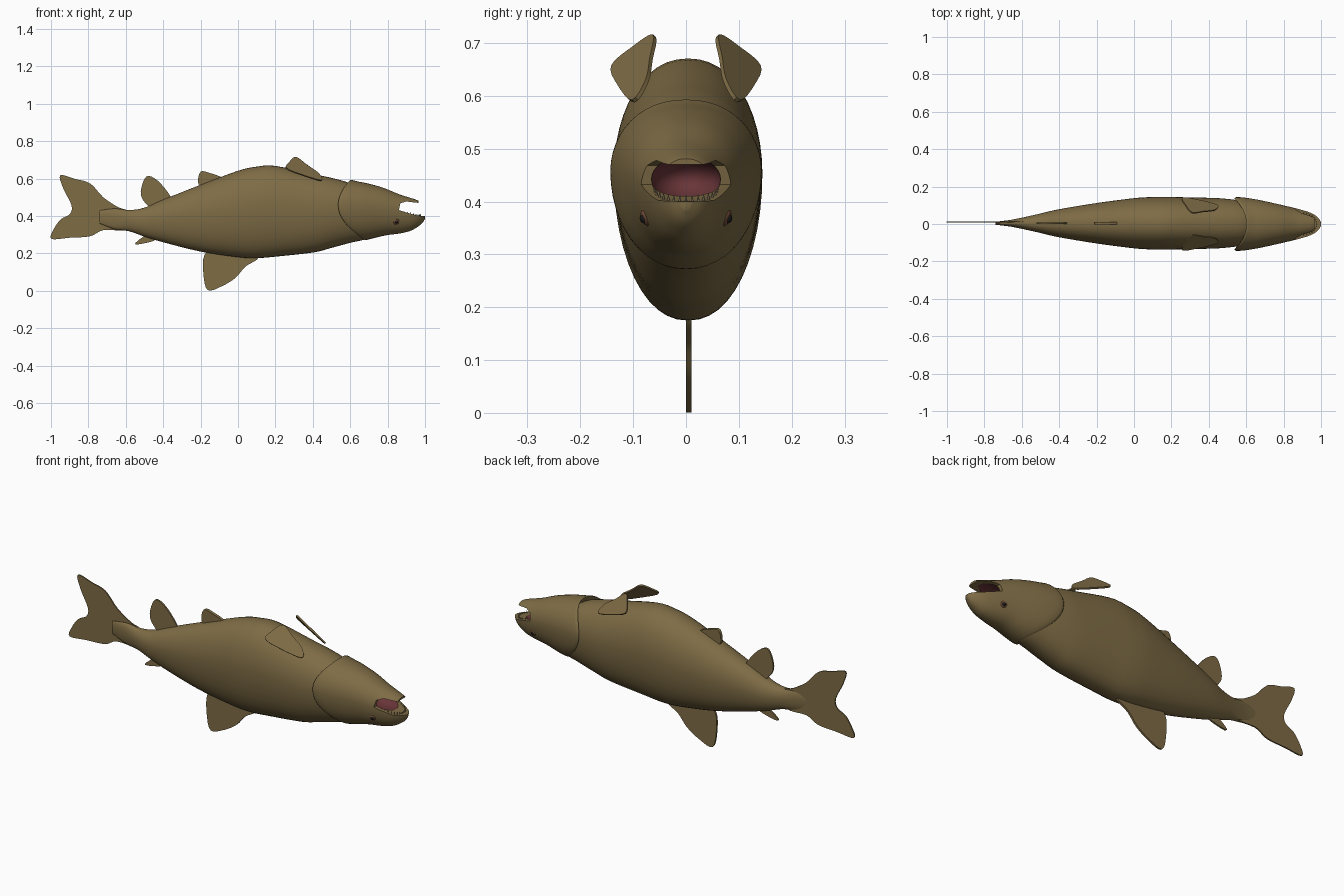
import bpy, bmesh, math
from mathutils import Vector, Matrix

if "Cube" in bpy.data.objects:
    bpy.data.objects.remove(bpy.data.objects["Cube"])


def material(name, rgb):
    m = bpy.data.materials.new(name)
    m.use_nodes = True
    m.diffuse_color = (*rgb, 1)
    bsdf = next(n for n in m.node_tree.nodes if n.type == 'BSDF_PRINCIPLED')
    bsdf.inputs["Base Color"].default_value = (*rgb, 1)
    return m


SKIN = material("olive skin", (.21, .15, .06))
MOUTH = material("mouth red", (.14, .035, .04))
IRIS = material("iris brown", (.16, .07, .04))
PUPIL = material("pupil black", (.01, .01, .01))
TOOTH = material("tooth bone", (.25, .2, .12))


def finish(name, bm, *mats, angle=40):
    bmesh.ops.recalc_face_normals(bm, faces=bm.faces)
    me = bpy.data.meshes.new(name)
    bm.to_mesh(me)
    bm.free()
    ob = bpy.data.objects.new(name, me)
    bpy.context.collection.objects.link(ob)
    for m in mats:
        me.materials.append(m)
    shade(ob, angle)
    return ob


def shade(ob, angle=40):
    bpy.ops.object.select_all(action='DESELECT')
    ob.select_set(True)
    bpy.context.view_layer.objects.active = ob
    bpy.ops.object.shade_smooth_by_angle(angle=math.radians(angle))


def spline(points, steps, closed=False):
    """Catmull-Rom curve through points of any dimension."""
    n, out = len(points), []
    pick = lambda i: points[i % n] if closed else points[max(0, min(n - 1, i))]
    for i in range(n if closed else n - 1):
        a, b, c, d = (Vector(pick(i + k)) for k in (-1, 0, 1, 2))
        for s in range(steps):
            t = s / steps
            out.append(b + (c - a) * t / 2 + (a * 2 - b * 5 + c * 4 - d) * t * t / 2
                       + (b * 3 - a - c * 3 + d) * t ** 3 / 2)
    if not closed:
        out.append(Vector(points[-1]))
    return out


def loft(stations, belly, sides=48, y_shift=0):
    """Rings from (x, top, bottom, half width[, sweep]) stations."""
    bm = bmesh.new()
    rings = []
    for st in stations:
        x, top, bot, hw = st[:4]
        sweep = st[4] if len(st) > 4 else 0
        mid = bot + (top - bot) * belly
        ring = []
        for i in range(sides):
            a = math.tau * i / sides
            c, s = math.cos(a), math.sin(a)
            dx = sweep * (.08 * max(0, -s) ** 2 - .065 * c * c)
            y = hw * math.copysign(abs(c) ** .92, c)
            z = mid + s * (top - mid if s > 0 else mid - bot)
            ring.append(bm.verts.new((x + dx, y + y_shift, z)))
        rings.append(ring)
    for r, q in zip(rings, rings[1:]):
        for i in range(sides):
            j = (i + 1) % sides
            bm.faces.new((r[i], r[j], q[j], q[i]))
    bm.faces.new(rings[0])
    bm.faces.new(rings[-1])
    return bm


# Body, from tail root to inside the head
body = [(-.74, .43, .36, .008), (-.66, .44, .33, .018), (-.58, .432, .318, .034),
        (-.5, .445, .29, .052), (-.4, .488, .26, .075), (-.2, .567, .21, .108),
        (0, .642, .18, .134), (.1, .664, .175, .14), (.2, .668, .183, .14),
        (.4, .625, .205, .136), (.5, .604, .23, .13), (.6, .573, .257, .115),
        (.7, .5, .282, .085), (.74, .42, .33, .04)]
finish("body", loft(spline(body, 4), .56, y_shift=.004), SKIN)

# Head, with the rear edge swept back into gill covers
head = [(.62, .56, .30, .115, 1), (.6, .592, .272, .137, 1), (.61, .593, .273, .143, 1),
        (.64, .585, .278, .142, .9), (.7, .573, .287, .13, .6), (.78, .55, .298, .107, .2),
        (.86, .517, .306, .085, 0), (.92, .498, .32, .069, 0), (.96, .484, .342, .054, 0),
        (.985, .465, .362, .035, 0), (1, .42, .385, .01, 0)]
head_ob = finish("head", loft(head[:2] + spline(head[2:], 4), .58), SKIN, MOUTH)


def carve(target, bm, index):
    for f in bm.faces:
        f.material_index = index
    cutter = finish("mouth_cutter", bm, SKIN, MOUTH)
    cutter.hide_render = True
    mod = target.modifiers.new("mouth", 'BOOLEAN')
    mod.operation, mod.solver, mod.object = 'DIFFERENCE', 'EXACT', cutter
    bpy.context.view_layer.objects.active = target
    bpy.ops.object.modifier_apply(modifier=mod.name)
    bpy.data.objects.remove(cutter)


# Open jaws, then the red throat
gape = [(.86, .432), (.868, .468), (.9, .478), (.965, .47), (.975, .6),
        (1.1, .6), (1.1, .396), (.96, .402), (.89, .422)]
bm = bmesh.new()
face = bm.faces.new([bm.verts.new((x, -.3, z)) for x, z in gape])
ext = bmesh.ops.extrude_face_region(bm, geom=[face])["geom"]
bmesh.ops.translate(bm, vec=(0, .6, 0), verts=[v for v in ext if isinstance(v, bmesh.types.BMVert)])
carve(head_ob, bm, 0)
bm = bmesh.new()
bmesh.ops.create_uvsphere(bm, u_segments=32, v_segments=16, radius=1,
                          matrix=Matrix.Translation((.87, 0, .442)) @ Matrix.Diagonal((.09, .066, .044, 1)))
carve(head_ob, bm, 1)
shade(head_ob)


def fin(name, points, thick=.007, y=0):
    """Thin plate from an outline, either (x, z) or (x, y, z) points."""
    pts = [(p[0], y, p[1]) if len(p) == 2 else p for p in points]
    bm = bmesh.new()
    face = bm.faces.new([bm.verts.new(p) for p in spline(pts, 4, True)])
    face.normal_update()
    n = face.normal.copy()
    ext = bmesh.ops.extrude_face_region(bm, geom=[face])["geom"]
    bmesh.ops.translate(bm, vec=n * thick, verts=[v for v in ext if isinstance(v, bmesh.types.BMVert)])
    bmesh.ops.translate(bm, vec=n * -thick / 2, verts=bm.verts)
    return finish(name, bm, SKIN)


# Fins on the middle plane
fin("tail_fin", [(-.58, .42), (-.64, .447), (-.72, .5), (-.79, .574), (-.87, .598), (-.95, .618),
                 (-.935, .55), (-.89, .457), (-.9, .41), (-.948, .382), (-.985, .33), (-.998, .278),
                 (-.9, .284), (-.79, .292), (-.72, .325), (-.6, .33)], y=.011)
fin("anal_fin", [(-.44, .43), (-.5, .475), (-.52, .53), (-.49, .611), (-.43, .59),
                 (-.36, .505), (-.36, .47)], .009, .004)
fin("pelvic_fin", [(-.18, .55), (-.213, .578), (-.2, .637), (-.15, .63), (-.085, .604), (-.09, .57)],
    .016, .004)
fin("dorsal_fin", [(-.12, .22), (-.18, .19), (-.185, .09), (-.162, .004), (-.088, .024),
                   (-.013, .07), (.04, .13), (.11, .178), (.04, .22)], .01, .005)
fin("adipose_fin", [(-.44, .29), (-.49, .298), (-.548, .256), (-.53, .249), (-.45, .268)], .009, .006)

for side, word in ((1, "left"), (-1, "right")):
    # Paired fins near the throat
    paddle = [(.445, .1, .59), (.43, .074, .628), (.37, .066, .67), (.31, .06, .714),
              (.275, .1, .69), (.258, .139, .655), (.34, .128, .62)]
    fin(word + "_pectoral_fin", [(x, y * side, z) for x, y, z in paddle], .008)

    # Eyes, flattened against the head
    out = Vector((.3, side, -.4)).normalized()
    turn = out.to_track_quat('Z', 'Y').to_matrix().to_4x4()
    for name, size, lift, mat in (("eye_rim", .021, -.001, SKIN), ("iris", .016, .003, IRIS),
                                  ("pupil", .009, .007, PUPIL)):
        bm = bmesh.new()
        place = Matrix.Translation(Vector((.846, side * .074, .37)) + out * lift)
        bmesh.ops.create_uvsphere(bm, u_segments=20, v_segments=10, radius=1,
                                  matrix=place @ turn @ Matrix.Diagonal((size, size, .007, 1)))
        finish(word + "_" + name, bm, mat)

# Row of small teeth round the lower jaw
bm = bmesh.new()
for i in range(17):
    a = math.pi * (i / 16 - .5)
    spot = (.89 + .087 * math.cos(a), .06 * math.sin(a), .405 + .016 * (1 - math.cos(a)))
    bmesh.ops.create_cone(bm, cap_ends=True, segments=6, radius1=.003, radius2=.0005, depth=.012,
                          matrix=Matrix.Translation(spot))
finish("lower_teeth", bm, TOOTH)
